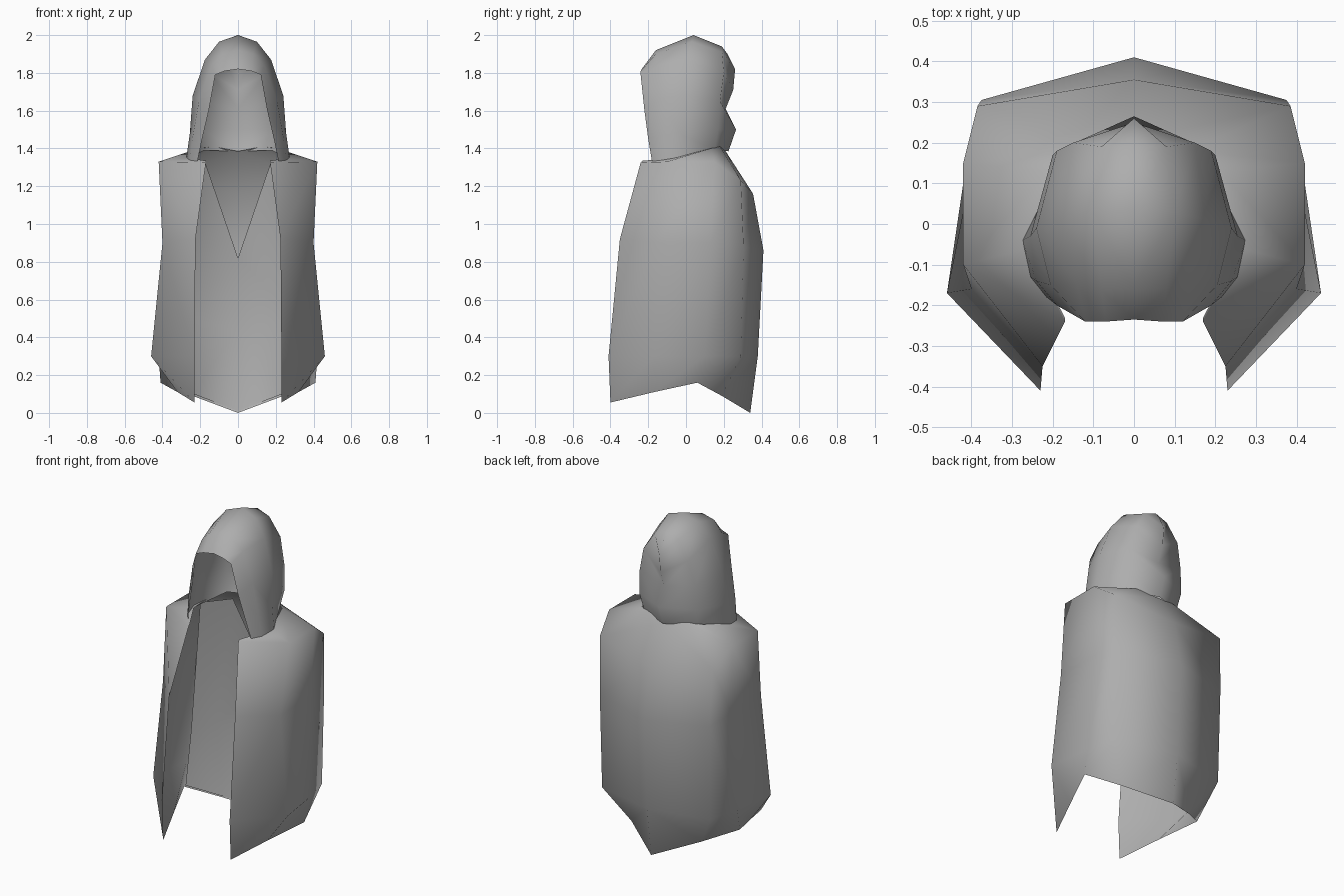
import bpy, bmesh, math

cube = bpy.data.objects.get("Cube")
if cube:
    bpy.data.objects.remove(cube, do_unlink=True)

cloth = bpy.data.materials.new("grey_cloth")
cloth.use_nodes = True
colour = (0.42, 0.42, 0.42, 1)
cloth.diffuse_color = colour
cloth.node_tree.nodes["Principled BSDF"].inputs["Base Color"].default_value = colour


def draped_sheet(name, rows, angle):
    """Skin rows of half-width points, mirror across x and shade smooth."""
    bm = bmesh.new()
    grid = [[bm.verts.new(p) for p in row] for row in rows]
    for a, b in zip(grid, grid[1:]):
        for i in range(len(a) - 1):
            bm.faces.new((a[i], b[i], b[i + 1], a[i + 1]))
    copy = bmesh.ops.duplicate(bm, geom=bm.verts[:] + bm.edges[:] + bm.faces[:])
    verts = [g for g in copy["geom"] if isinstance(g, bmesh.types.BMVert)]
    for v in verts:
        v.co.x *= -1
    bmesh.ops.remove_doubles(bm, verts=bm.verts[:], dist=0.001)
    bmesh.ops.recalc_face_normals(bm, faces=bm.faces[:])
    # Face outward, judged from the faces at the back
    back = max(bm.faces, key=lambda f: f.calc_center_median().y)
    if back.normal.y < 0:
        bmesh.ops.reverse_faces(bm, faces=bm.faces[:])
    mesh = bpy.data.meshes.new(name)
    bm.to_mesh(mesh)
    bm.free()
    mesh.materials.append(cloth)
    obj = bpy.data.objects.new(name, mesh)
    bpy.context.collection.objects.link(obj)
    bpy.ops.object.select_all(action="DESELECT")
    obj.select_set(True)
    bpy.context.view_layer.objects.active = obj
    bpy.ops.object.shade_smooth_by_angle(angle=math.radians(angle))
    return obj


# Cape: each row runs from the middle of the back to the front edge
neck = [(0, .21, 1.385), (.13, .18, 1.41), (.21, .13, 1.4), (.26, -.06, 1.35), (.17, -.23, 1.335)]
shoulder = [(0, .355, 1.16), (.385, .29, 1.23), (.42, .15, 1.33), (.42, -.1, 1.33), (.17, -.24, 1.325)]
waist = [(0, .41, .86), (.375, .305, .88), (.4, .13, .9), (.4, -.16, .9), (.225, -.35, .92)]
skirt = [(0, .38, .3), (.37, .29, .3), (.42, .1, .3), (.46, -.17, .3), (.23, -.41, .3)]
hem = [(0, .34, 0), (.24, .19, .09), (.41, .06, .16), (.32, -.17, .11), (.23, -.4, .055)]
draped_sheet("cape", [neck, shoulder, waist, skirt, hem], 85)

# Lining inside the back, notched in a V below the neck
notch = [(0, .32, .82), (.175, .2, 1.33), (.37, .16, 1.27)]
middle = [(0, .35, .45), (.33, .26, .5), (.39, .1, .5)]
lower = [(0, .335, .01), (.235, .185, .1), (.4, .06, .17)]
draped_sheet("cape_lining", [notch, middle, lower], 85)

# Hood: each arch runs from the crown down the side, opening first
opening = [(0, -.235, 1.82), (.07, -.24, 1.81), (.12, -.24, 1.79), (.155, -.22, 1.6), (.19, -.2, 1.45), (.215, -.18, 1.33)]
brow = [(0, -.16, 1.92), (.08, -.16, 1.9), (.14, -.15, 1.84), (.205, -.15, 1.66), (.24, -.14, 1.46), (.255, -.13, 1.33)]
crown = [(0, .04, 2), (.1, .03, 1.965), (.175, .01, 1.87), (.24, -.01, 1.68), (.255, -.03, 1.48), (.275, -.04, 1.34)]
rear = [(0, .19, 1.94), (.08, .19, 1.91), (.15, .2, 1.8), (.19, .18, 1.65), (.2, .17, 1.5), (.18, .15, 1.39)]
seam = [(0, .22, 1.9), (0, .26, 1.82), (0, .25, 1.71), (0, .21, 1.61), (0, .265, 1.5), (0, .225, 1.385)]
draped_sheet("hood", [opening, brow, crown, rear, seam], 65)
